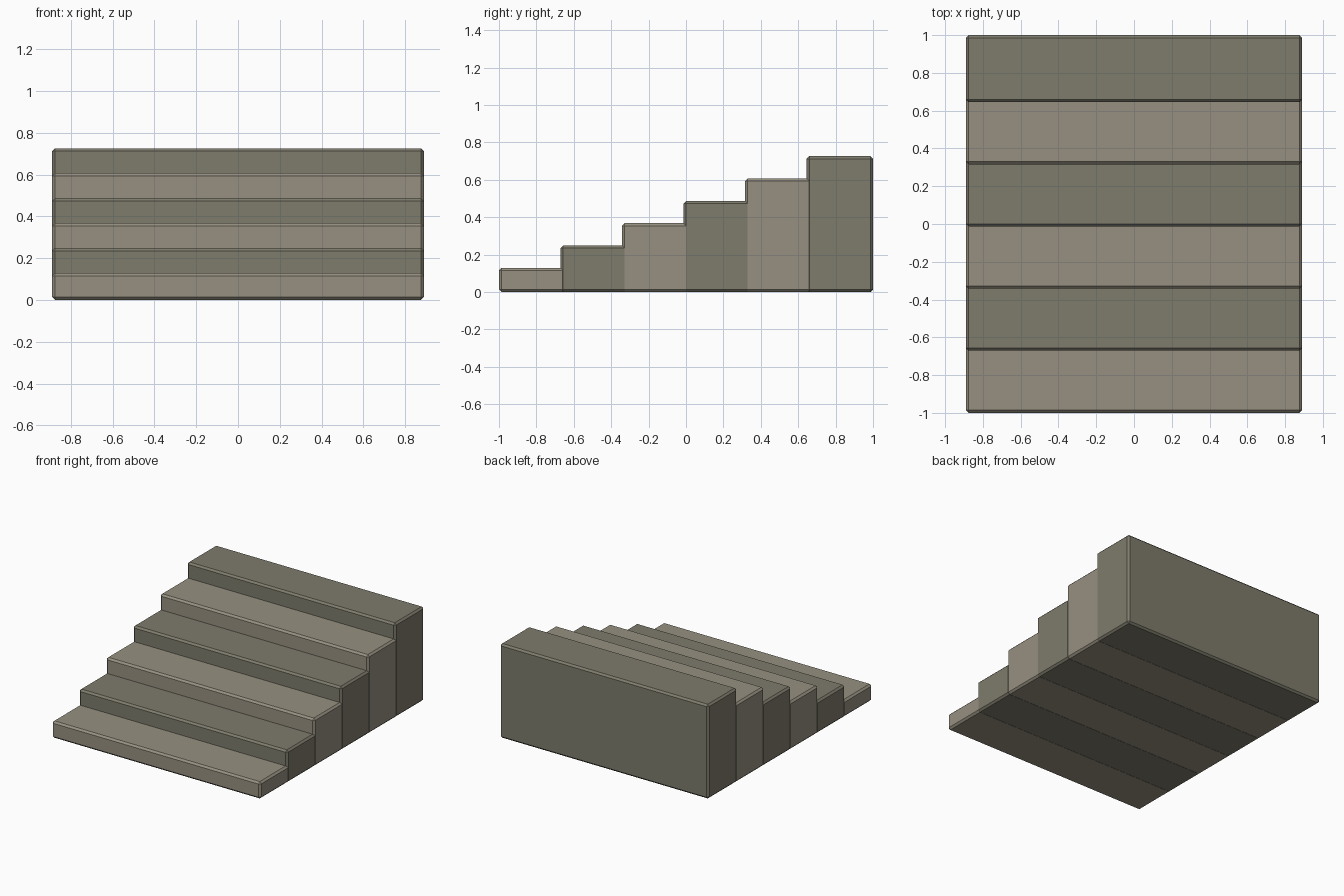
import bpy

if "Cube" in bpy.data.objects:
    bpy.data.objects.remove(bpy.data.objects["Cube"])

STEPS = 6
WIDTH, DEPTH, PITCH = 1.78, 0.355, 0.329
FIRST, RISE = 0.13, 0.1193
BEVEL = 0.014


def stone(name, rgb):
    mat = bpy.data.materials.new(name)
    mat.diffuse_color = (*rgb, 1)
    mat.use_nodes = True
    mat.node_tree.nodes["Principled BSDF"].inputs["Base Color"].default_value = mat.diffuse_color
    return mat


stones = [stone("light_stone", (0.31, 0.28, 0.22)),
          stone("dark_stone", (0.21, 0.20, 0.15))]


def step(i):
    # Full-height block from the ground, slightly overlapping its neighbour
    height = FIRST + RISE * i
    y = -1 + DEPTH / 2 + PITCH * i
    bpy.ops.mesh.primitive_cube_add(size=1, location=(0, y, height / 2))
    ob = bpy.context.object
    ob.name = f"step_{i + 1}"
    ob.scale = (WIDTH, DEPTH, height)
    bpy.ops.object.transform_apply(location=False, rotation=False, scale=True)
    # Single-segment chamfer on all edges
    mod = ob.modifiers.new("chamfer", 'BEVEL')
    mod.width = BEVEL
    mod.segments = 1
    ob.data.materials.append(stones[i % 2])


for i in range(STEPS):
    step(i)
